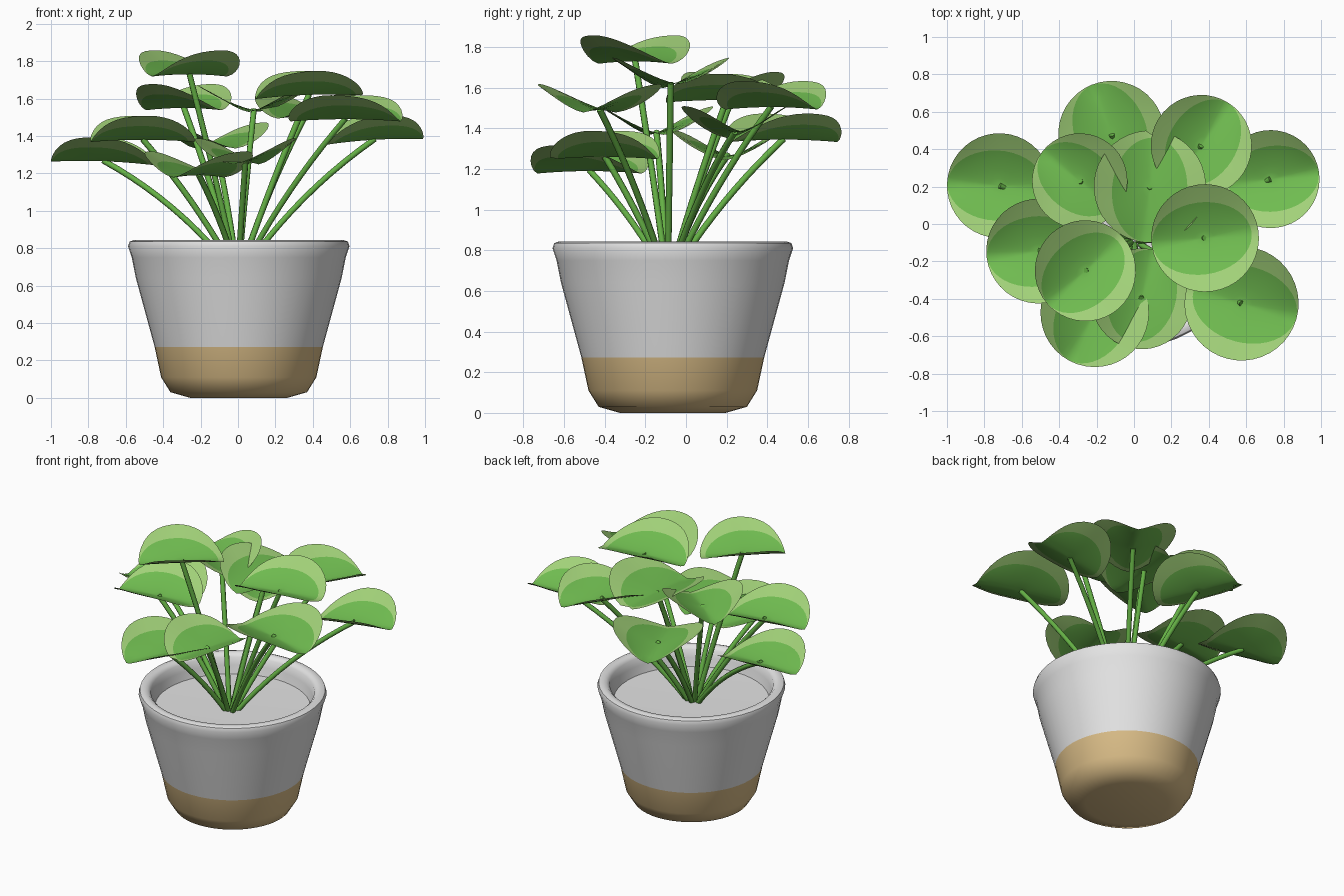
import bpy
import bmesh
import math
from mathutils import Vector

default_cube = bpy.data.objects.get("Cube")
if default_cube:
    bpy.data.objects.remove(default_cube, do_unlink=True)


def make_material(name, color):
    material = bpy.data.materials.new(name)
    material.use_nodes = True
    material.diffuse_color = (*color, 1)
    shader = material.node_tree.nodes["Principled BSDF"]
    shader.inputs["Base Color"].default_value = (*color, 1)
    return material


white = make_material("white glaze", (0.77, 0.77, 0.77))
tan = make_material("tan clay", (0.69, 0.50, 0.24))
leaf_green = make_material("leaf green", (0.16, 0.50, 0.08))
edge_green = make_material("pale edge green", (0.36, 0.64, 0.19))
stem_green = make_material("stem green", (0.13, 0.44, 0.06))


def make_object(name, bm, materials, angle):
    mesh = bpy.data.meshes.new(name)
    bm.to_mesh(mesh)
    bm.free()
    for material in materials:
        mesh.materials.append(material)
    obj = bpy.data.objects.new(name, mesh)
    bpy.context.collection.objects.link(obj)
    bpy.ops.object.select_all(action="DESELECT")
    obj.select_set(True)
    bpy.context.view_layer.objects.active = obj
    bpy.ops.object.shade_smooth_by_angle(angle=math.radians(angle))
    return obj


# Pot: one turned profile, dipped in tan below the glaze line
GLAZE_LINE = 0.273
profile = [(0, 0), (0.26, 0), (0.365, 0.03), (0.415, 0.11), (0.45, GLAZE_LINE),
           (0.55, 0.64), (0.572, 0.75), (0.592, 0.81), (0.584, 0.835), (0.563, 0.843),
           (0.535, 0.84), (0.515, 0.82), (0.505, 0.77), (0.49, 0.715), (0, 0.705)]
bm = bmesh.new()
points = [bm.verts.new((r, 0, z)) for r, z in profile]
edges = [bm.edges.new(pair) for pair in zip(points, points[1:])]
bmesh.ops.spin(bm, geom=points + edges, axis=(0, 0, 1), cent=(0, 0, 0),
               angle=math.tau, steps=48, use_duplicate=False)
bmesh.ops.remove_doubles(bm, verts=bm.verts, dist=0.0005)
bmesh.ops.recalc_face_normals(bm, faces=bm.faces)
for face in bm.faces:
    face.material_index = int(face.calc_center_median().z < GLAZE_LINE)
pot = make_object("pot", bm, [white, tan], 50)
pot.location = (0.004, -0.065, 0)


# Leaf: a round sheet folded up along its length, with pale crescents on its sides
def make_leaf(name, center, radius, heading, tilt, notched):
    along = Vector((math.cos(heading), math.sin(heading), 0))
    across = Vector((-along.y, along.x, 0))
    segments = 40
    bm = bmesh.new()

    def add_vertex(u, v):
        cupping = 1 + 0.5 * max(u, 0) ** 2
        height = 0.128 * abs(v) ** 1.4 * cupping + tilt * u - 0.012 * u * u
        spot = center + (along * u + across * v) * radius
        return bm.verts.new(spot + Vector((0, 0, height)))

    rings = []
    for scale in (0.2, 0.45, 0.75, 1):
        rings.append([])
        for i in range(segments):
            t = math.tau * i / segments
            rings[-1].append(add_vertex((0.06 + 0.93 * math.cos(t)) * scale,
                                        0.67 * math.sin(t) * scale))
    outer = []
    for i in range(segments):
        t = math.tau * i / segments
        reach = 0.9 if notched and i == segments // 2 else 1
        outer.append(add_vertex(math.cos(t) * reach, math.sin(t) * reach))
    rings.append(outer)

    middle = add_vertex(0, 0)
    for i in range(segments):
        j = (i + 1) % segments
        bm.faces.new((middle, rings[0][i], rings[0][j]))
        for k in range(len(rings) - 1):
            a, b = rings[k], rings[k + 1]
            face = bm.faces.new((a[i], b[i], b[j], a[j]))
            face.material_index = int(b is outer)
    make_object(name, bm, [leaf_green, edge_green], 60)


# Stem: a gently arched tube from the soil to the middle of its leaf
def make_stem(name, foot, tip):
    curve = bpy.data.curves.new(name, "CURVE")
    curve.dimensions = "3D"
    curve.bevel_depth = 0.016
    curve.bevel_resolution = 2
    curve.use_fill_caps = True
    spline = curve.splines.new("POLY")
    bend = foot.lerp(tip, 0.42) + Vector((0, 0, 0.16 * (tip - foot).xy.length))
    steps = 10
    spline.points.add(steps)
    for i, point in enumerate(spline.points):
        t = i / steps
        spot = foot * (1 - t) ** 2 + bend * 2 * t * (1 - t) + tip * t * t
        point.co = (*spot, 1)
    curve.materials.append(stem_green)
    stem = bpy.data.objects.new(name, curve)
    bpy.context.collection.objects.link(stem)


# Each plant part: x, y, z, leaf radius, heading in degrees, tilt, notched
plants = [
    (-0.72, 0.205, 1.265, 0.28, 177, 0.01, False),
    (-0.51, -0.145, 1.38, 0.28, 187, 0, False),
    (-0.29, 0.23, 1.55, 0.255, 142, 0, False),
    (-0.12, 0.48, 1.345, 0.285, 112, 0, False),
    (0.73, 0.24, 1.38, 0.262, 8, 0.015, False),
    (0.36, 0.42, 1.505, 0.27, 57, 0, False),
    (0.38, -0.075, 1.62, 0.288, 188, -0.01, False),
    (0.575, -0.425, 1.49, 0.305, -15, 0, False),
    (0.04, -0.40, 1.26, 0.27, 75, 0, True),
    (-0.21, -0.475, 1.19, 0.29, -118, 0, False),
    (0.085, 0.20, 1.54, 0.30, -95, 0, True),
    (-0.26, -0.25, 1.73, 0.27, 222, 0, False),
]
for number, (x, y, z, radius, heading, tilt, notched) in enumerate(plants, 1):
    top = Vector((x, y, z))
    foot = Vector((0.05 * x, -0.085 + 0.05 * y, 0.69))
    make_leaf(f"leaf_{number}", top, radius, math.radians(heading), tilt, notched)
    make_stem(f"stem_{number}", foot, top + Vector((0, 0, 0.003)))
